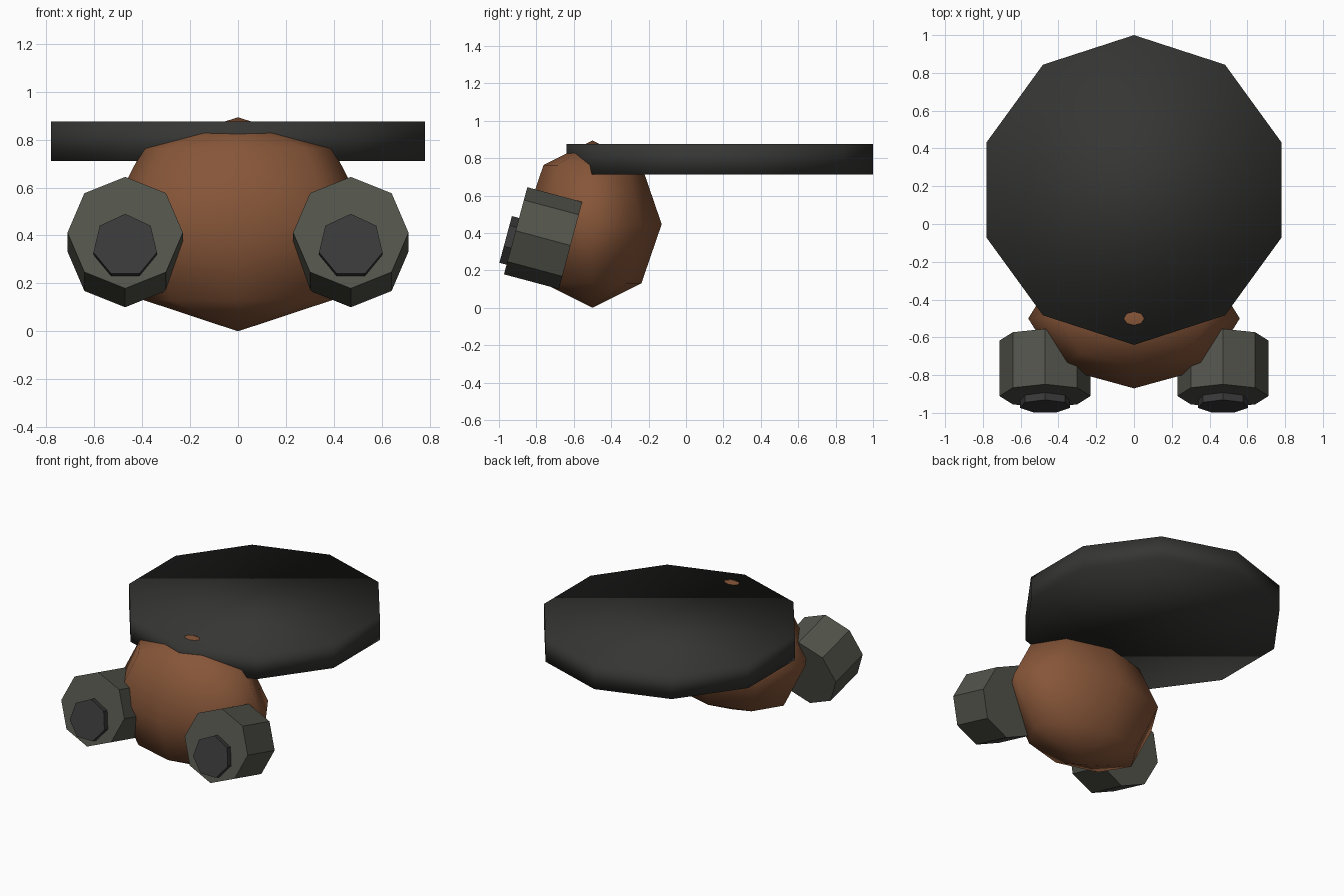
import bpy
from math import radians, sin, cos

if "Cube" in bpy.data.objects:
    bpy.data.objects.remove(bpy.data.objects["Cube"])

TILT = radians(15)                      # eyes look slightly upward
FWD = (0, -cos(TILT), sin(TILT))


def material(name, rgb):
    m = bpy.data.materials.new(name)
    m.diffuse_color = (*rgb, 1)
    m.use_nodes = True
    m.node_tree.nodes["Principled BSDF"].inputs["Base Color"].default_value = m.diffuse_color
    return m


def finish(name, mat, smooth):
    ob = bpy.context.object
    ob.name = name
    ob.data.materials.append(mat)
    for p in ob.data.polygons:
        p.use_smooth = smooth
    return ob


def prism(name, sides, radius, depth, loc, mat, rot_x=0.0, smooth=False):
    bpy.ops.mesh.primitive_cylinder_add(vertices=sides, radius=radius, depth=depth,
                                        location=loc, rotation=(rot_x, 0, 0))
    return finish(name, mat, smooth)


brown = material("brown", (0.24, 0.092, 0.04))
black = material("black", (0.036, 0.036, 0.034))
grey = material("eye_grey", (0.085, 0.087, 0.07))
dark = material("pupil_dark", (0.042, 0.042, 0.042))

# Head: coarse, smooth-shaded ellipsoid
bpy.ops.mesh.primitive_uv_sphere_add(segments=8, ring_count=4, radius=1,
                                     location=(0, -0.5, 0.447))
bpy.context.object.scale = (0.56, 0.37, 0.447)
finish("head", brown, True)

# Flat ten-sided disc on top, fully smooth-shaded
prism("top_disc", 10, 0.82, 0.164, (0, 0.18, 0.794), black, smooth=True)

# Eyes and pupils on both sides
for side, s in (("left", 1), ("right", -1)):
    x = 0.471 * s
    prism(f"eye_{side}", 8, 0.241, 0.304, (x, -0.764, 0.3725), grey, radians(90) - TILT)
    # pupil front face centre, stepped back by half its depth
    d = 0.1
    loc = (x, -0.966 - FWD[1] * d / 2, 0.359 - FWD[2] * d / 2)
    prism(f"pupil_{side}", 7, 0.136, d, loc, dark, radians(90) - TILT)
